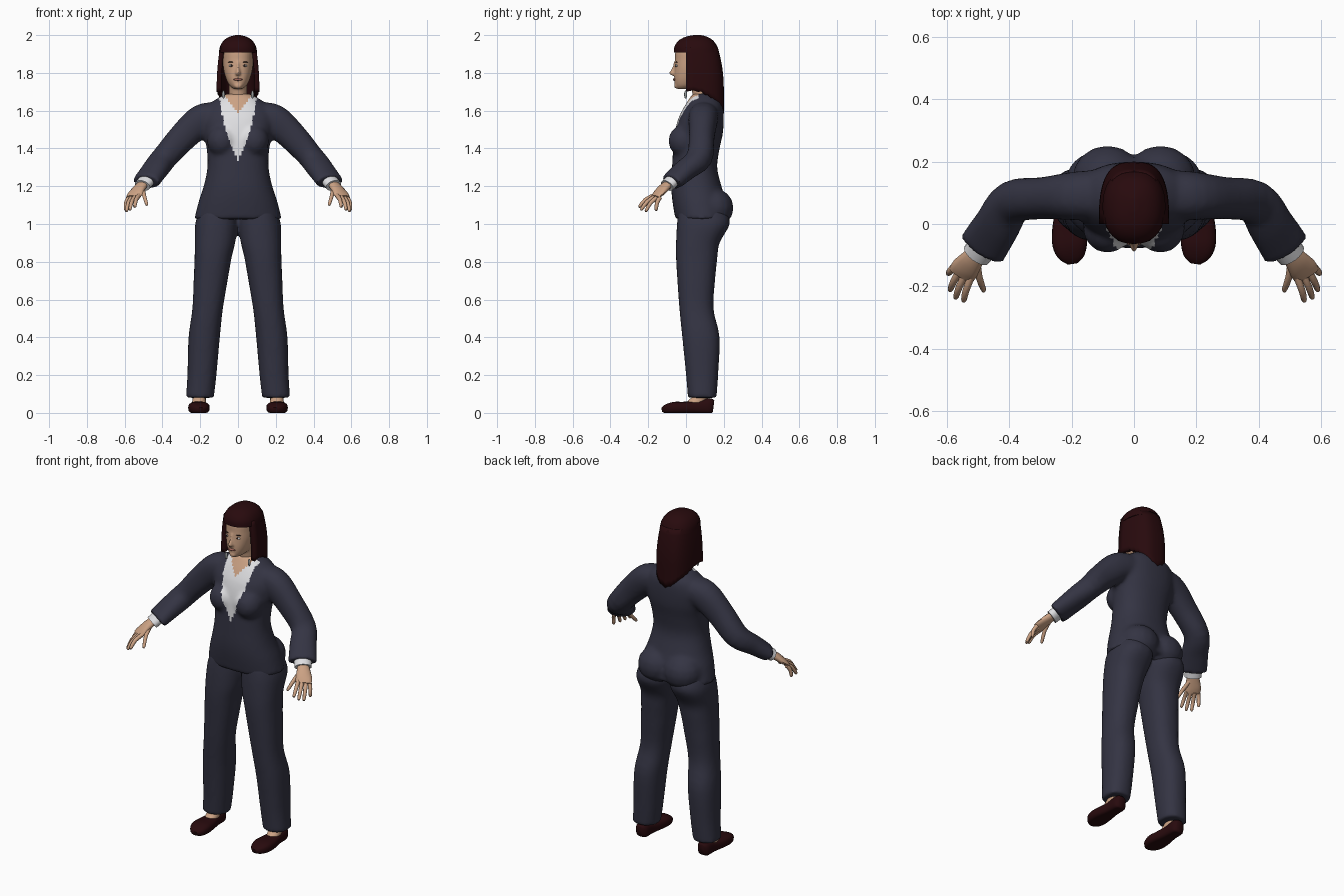
import bpy, bmesh, math
from mathutils import Vector, Matrix

if "Cube" in bpy.data.objects:
    bpy.data.objects.remove(bpy.data.objects["Cube"])


def material(name, r, g, b):
    m = bpy.data.materials.new(name)
    m.diffuse_color = (r, g, b, 1)
    m.use_nodes = True
    m.node_tree.nodes["Principled BSDF"].inputs["Base Color"].default_value = m.diffuse_color
    return m


NAVY = material("navy suit", .034, .034, .056)
HAIR = material("dark auburn", .021, .003, .004)
SKIN = material("skin", .60, .36, .23)
WHITE = material("white cloth", .74, .74, .76)
LIPS = material("lips", .34, .13, .10)
DARK = material("dark brown", .03, .015, .012)
SILVER = material("silver", .3, .32, .32)


def smooth_rows(rows, steps):
    """Catmull-Rom resampling of rows of numbers."""
    out = []
    for i in range(len(rows) - 1):
        p0, p1 = rows[max(i - 1, 0)], rows[i]
        p2, p3 = rows[i + 1], rows[min(i + 2, len(rows) - 1)]
        for k in range(steps):
            t = k / steps
            out.append([.5 * (2 * b + (c - a) * t + (2 * a - 5 * b + 4 * c - d) * t * t
                              + (3 * b - a - 3 * c + d) * t ** 3)
                        for a, b, c, d in zip(p0, p1, p2, p3)])
    return out + [list(rows[-1])]


def loft(bm, rows, sides=20, p=2.0, steps=4, axis=None):
    """Skin rings (x, y, z, half width, half depth) along a path; capped ends."""
    rows = smooth_rows(rows, steps)
    rings = []
    for i, (x, y, z, ra, rb) in enumerate(rows):
        if axis == 'Z':
            a, b = Vector((1, 0, 0)), Vector((0, 1, 0))
        else:
            d = (Vector(rows[min(i + 1, len(rows) - 1)][:3]) - Vector(rows[max(i - 1, 0)][:3])).normalized()
            a = d.cross(Vector((0, 0, 1))).normalized()
            b = a.cross(d)
        ring = []
        for k in range(sides):
            t = 2 * math.pi * k / sides
            c, s = math.cos(t), math.sin(t)
            ring.append(bm.verts.new(Vector((x, y, z))
                        + a * ra * math.copysign(abs(c) ** (2 / p), c)
                        + b * rb * math.copysign(abs(s) ** (2 / p), s)))
        rings.append(ring)
    for r, q in zip(rings, rings[1:]):
        for k in range(sides):
            bm.faces.new((r[k], r[k - 1], q[k - 1], q[k]))
    bm.faces.new(rings[0])
    bm.faces.new(rings[-1])


def stack(bm, rows, cx=0, **kw):
    """Loft of level rings given as (z, half width, front y, back y)."""
    loft(bm, [(cx, (f + b) / 2, z, w, (b - f) / 2) for z, w, f, b in rows], axis='Z', **kw)


def blob(bm, loc, size, u=16):
    bmesh.ops.create_uvsphere(bm, u_segments=u, v_segments=u // 2, radius=1,
                              matrix=Matrix.Translation(loc) @ Matrix.Diagonal((*size, 1)))


def finish(bm, name, mats, fuse=0, angle=50):
    bmesh.ops.recalc_face_normals(bm, faces=bm.faces)
    me = bpy.data.meshes.new(name)
    bm.to_mesh(me)
    bm.free()
    ob = bpy.data.objects.new(name, me)
    bpy.context.collection.objects.link(ob)
    if fuse:  # melt overlapping volumes into one skin
        r = ob.modifiers.new("fuse", 'REMESH')
        r.mode, r.voxel_size = 'VOXEL', fuse
        s = ob.modifiers.new("soften", 'SMOOTH')
        s.factor, s.iterations = .5, 5
        ev = ob.evaluated_get(bpy.context.evaluated_depsgraph_get())
        ob.data = bpy.data.meshes.new_from_object(ev)
        ob.modifiers.clear()
    ob.data.materials.clear()
    for m in mats:
        ob.data.materials.append(m)
    bpy.ops.object.select_all(action='DESELECT')
    ob.select_set(True)
    bpy.context.view_layer.objects.active = ob
    bpy.ops.object.shade_smooth_by_angle(angle=math.radians(angle))
    return ob


# Jacket: torso, bust, seat and sleeves fused together
bm = bmesh.new()
stack(bm, [(1.025, .232, -.056, .225), (1.12, .208, -.072, .212), (1.2, .182, -.078, .188),
           (1.3, .162, -.074, .165), (1.4, .166, -.068, .178), (1.48, .182, -.06, .195),
           (1.56, .19, -.04, .2), (1.62, .165, -.01, .196), (1.655, .125, .012, .18),
           (1.69, .065, .035, .15)], sides=36, p=2.25)
for s in (-1, 1):
    blob(bm, (s * .085, -.012, 1.44), (.08, .082, .085))
    blob(bm, (s * .085, .145, 1.085), (.115, .108, .105))
    loft(bm, [(s * .1, .095, 1.575, .08, .07), (s * .19, .09, 1.55, .078, .085),
              (s * .29, .083, 1.462, .068, .077), (s * .39, .07, 1.35, .07, .066),
              (s * .44, -.005, 1.285, .075, .056), (s * .487, -.078, 1.222, .08, .046)], p=2.2)
jacket = finish(bm, "jacket", [NAVY, WHITE, SKIN], fuse=.012)


# Blouse and bare throat inside the neckline
def opening(z):
    pts = [(1.33, 0), (1.41, .034), (1.5, .066), (1.58, .085), (1.67, .1)]
    for (z0, w0), (z1, w1) in zip(pts, pts[1:]):
        if z0 <= z <= z1:
            return w0 + (w1 - w0) * (z - z0) / (z1 - z0)
    return 0 if z < 1.33 else .1


for f in jacket.data.polygons:
    x, y, z = f.center
    if y < .07 and abs(x) < opening(z):
        f.material_index = 2 if z > 1.588 + 1.25 * abs(x) else 1

# Trousers: two legs fused at the hips
bm = bmesh.new()
for s in (-1, 1):
    rows = [(.08, .202, .074, .01, .162), (.2, .191, .077, 0, .17), (.4, .179, .083, -.02, .178),
            (.55, .161, .081, -.035, .146), (.7, .145, .09, -.046, .154), (.82, .132, .098, -.053, .166),
            (.9, .122, .107, -.053, .178), (1.0, .113, .114, -.048, .232), (1.07, .105, .1, -.04, .215)]
    loft(bm, [(s * cx, (f + b) / 2, z, w, (b - f) / 2) for z, cx, w, f, b in rows],
         sides=28, p=2.3, axis='Z')
finish(bm, "trousers", [NAVY], fuse=.012)

# Shoes and bare insteps
for s, side in ((-1, "left"), (1, "right")):
    bm = bmesh.new()
    loft(bm, [(s * .207, .146, .035, .022, .03), (s * .207, .125, .036, .038, .042),
              (s * .207, .06, .03, .042, .034), (s * .208, -.01, .027, .054, .032),
              (s * .206, -.065, .026, .056, .032), (s * .2, -.105, .02, .042, .024),
              (s * .197, -.126, .016, .018, .012)], p=2.8)
    for v in bm.verts:
        v.co.z = max(v.co.z, 0)
    finish(bm, side + "_shoe", [HAIR])
    bm = bmesh.new()
    loft(bm, [(s * .205, .09, .16, .036, .042), (s * .205, .085, .1, .034, .042),
              (s * .206, .055, .06, .036, .05), (s * .206, .03, .03, .036, .06)], p=2.1, axis='Z')
    finish(bm, side + "_foot", [SKIN])

    # Shirt cuff
    bm = bmesh.new()
    loft(bm, [(s * .478, -.062, 1.238, .05, .034), (s * .506, -.1, 1.203, .047, .034)], steps=1)
    finish(bm, side + "_cuff", [WHITE])

    # Hand: palm, four fingers and thumb
    bm = bmesh.new()
    loft(bm, [(s * .495, -.085, 1.22, .028, .022), (s * .522, -.118, 1.19, .038, .022),
              (s * .543, -.145, 1.162, .045, .018), (s * .555, -.165, 1.142, .043, .012)], sides=14)
    tips = [(.548, -.25, 1.09), (.574, -.24, 1.075), (.592, -.215, 1.067), (.597, -.16, 1.072)]
    fingers = [(Vector((.524, -.172, 1.15)).lerp(Vector((.578, -.138, 1.14)), i / 3), Vector(t))
               for i, t in enumerate(tips)]
    fingers.append((Vector((.505, -.115, 1.19)), Vector((.482, -.217, 1.1))))
    for a, b in fingers:
        m = a.lerp(b, .5) + Vector((.004, -.004, .008))
        e = a.lerp(b, .92)
        loft(bm, [(s * q.x, q.y, q.z, r, r) for q, r in ((a, .012), (m, .011), (e, .009), (b, .004))],
             sides=8, steps=2)
    finish(bm, side + "_hand", [SKIN])

# Head with neck and nose
bm = bmesh.new()
stack(bm, [(1.715, .022, -.045, .02), (1.733, .045, -.057, .08), (1.77, .064, -.062, .12),
           (1.82, .077, -.061, .15), (1.87, .08, -.058, .16), (1.92, .078, -.054, .16),
           (1.96, .05, -.02, .13)], sides=32, p=2.3)
stack(bm, [(1.6, .062, .035, .15), (1.66, .05, .038, .14), (1.76, .048, .02, .13)], sides=20)
stack(bm, [(1.86, .008, -.064, -.03), (1.825, .009, -.075, -.03), (1.8, .014, -.09, -.03),
           (1.787, .014, -.08, -.03)], sides=12)
blob(bm, (0, -.05, 1.732), (.022, .014, .016))
finish(bm, "head", [SKIN], fuse=.006)

# Facial details
for name, mat, loc, size in (("eye", WHITE, (.035, -.049, 1.838), (.013, .008, .006)),
                             ("iris", DARK, (.035, -.053, 1.838), (.006, .006, .006)),
                             ("brow", DARK, (.036, -.05, 1.857), (.018, .007, .0025)),
                             ("earring", SILVER, (.077, -.002, 1.685), (.008, .008, .022))):
    bm = bmesh.new()
    for s in (-1, 1):
        blob(bm, (s * loc[0], loc[1], loc[2]), size, 12)
    finish(bm, name + "s", [mat])
bm = bmesh.new()
blob(bm, (0, -.061, 1.765), (.024, .009, .007))
finish(bm, "lips", [LIPS])

# Hair: crown with fringe
bm = bmesh.new()
stack(bm, [(1.908, .101, -.064, .176), (1.94, .095, -.061, .165), (1.97, .077, -.04, .145),
           (1.99, .048, -.005, .115), (2.0, .012, .04, .08)], sides=36, p=2.3)
finish(bm, "hair_crown", [HAIR])

# Hair: long curtain around the sides and back, pointed at the nape
bm = bmesh.new()
cols, levels = 32, 10
grid = []
for i in range(cols + 1):
    u = 2 * i / cols - 1
    t = u * math.pi / 2
    low = 1.585 + .115 * min(1, abs(u) * 1.15) + (.008 if i % 2 else 0)
    col = []
    for j in range(levels + 1):
        h = j / levels
        z = low + (1.935 - low) * h
        k = min(1, max(0, (z - 1.72) / .215))  # draw in toward the crown
        w, back = .113 - .018 * k * k, .2 - .032 * k * k
        col.append(bm.verts.new((w * math.copysign(abs(math.sin(t)) ** .7, t),
                                 back * max(0, math.cos(t)) ** .7, z)))
    grid.append(col)
for a, b in zip(grid, grid[1:]):
    for j in range(levels):
        bm.faces.new((a[j], b[j], b[j + 1], a[j + 1]))
curtain = finish(bm, "hair_curtain", [HAIR])
shell = curtain.modifiers.new("thickness", 'SOLIDIFY')
shell.thickness, shell.offset = .025, -1
